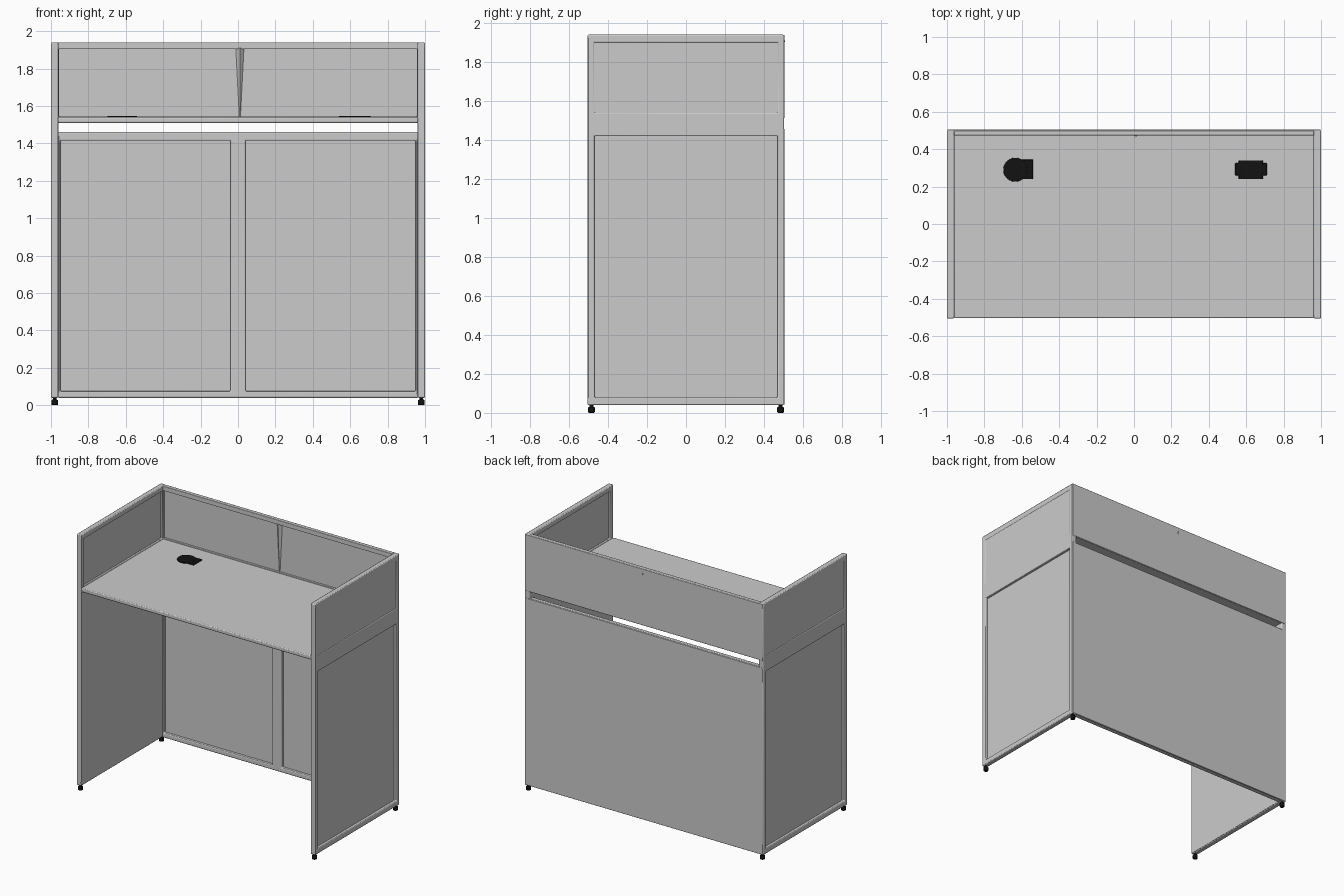
import bpy, bmesh
from math import pi
from mathutils import Matrix, Vector

cube = bpy.data.objects.get("Cube")
if cube:
    bpy.data.objects.remove(cube, do_unlink=True)


def material(name, rgb):
    mat = bpy.data.materials.new(name)
    mat.use_nodes = True
    mat.diffuse_color = (*rgb, 1)
    mat.node_tree.nodes["Principled BSDF"].inputs["Base Color"].default_value = (*rgb, 1)
    return mat


GREY = material("light_grey", (0.6, 0.6, 0.6))
BLACK = material("black", (0.006, 0.006, 0.006))


def finish(name, bm, mat, bevel=0.0):
    """Turn a bmesh into an object with softened edges."""
    bmesh.ops.recalc_face_normals(bm, faces=bm.faces)
    mesh = bpy.data.meshes.new(name)
    bm.to_mesh(mesh)
    bm.free()
    obj = bpy.data.objects.new(name, mesh)
    bpy.context.collection.objects.link(obj)
    mesh.materials.append(mat)
    if bevel:
        mod = obj.modifiers.new("soft_edges", 'BEVEL')
        mod.width = bevel
        mod.segments = 2
        mod.limit_method = 'ANGLE'
    bpy.ops.object.select_all(action='DESELECT')
    obj.select_set(True)
    bpy.context.view_layer.objects.active = obj
    bpy.ops.object.shade_smooth_by_angle(angle=pi / 6)
    return obj


def box(name, lo, hi, mat=GREY, bevel=0.0):
    lo, hi = Vector(lo), Vector(hi)
    bm = bmesh.new()
    bmesh.ops.create_cube(bm, size=1, matrix=Matrix.Translation((lo + hi) / 2)
                          @ Matrix.Diagonal((*(hi - lo), 1)))
    return finish(name, bm, mat, bevel)


def frame(name, us, zs, holes, place, thickness, bevel=0.006):
    """Upright grid of cells with openings, extruded along the thickness vector."""
    bm = bmesh.new()
    grid = [[bm.verts.new(place(u, z)) for z in zs] for u in us]
    for i in range(len(us) - 1):
        for j in range(len(zs) - 1):
            if (i, j) not in holes:
                bm.faces.new((grid[i][j], grid[i + 1][j],
                              grid[i + 1][j + 1], grid[i][j + 1]))
    made = bmesh.ops.extrude_face_region(bm, geom=bm.faces[:])
    moved = [v for v in made["geom"] if isinstance(v, bmesh.types.BMVert)]
    bmesh.ops.translate(bm, verts=moved, vec=thickness)
    return finish(name, bm, GREY, bevel)


def cylinder(name, centre, radius, depth, bevel):
    bm = bmesh.new()
    bmesh.ops.create_cone(bm, cap_ends=True, segments=24, radius1=radius, radius2=radius,
                          depth=depth, matrix=Matrix.Translation(centre))
    return finish(name, bm, BLACK, bevel)


# Side walls: frame with a lower panel set inward and an upper panel set outward
for side, s in (("left", 1), ("right", -1)):
    frame(side + "_side_frame", (-0.505, -0.47, 0.47, 0.503),
          (0.04, 0.08, 1.42, 1.54, 1.90, 1.94), {(1, 1), (1, 3)},
          lambda u, z: (s * 0.961, u, z), (s * 0.039, 0, 0))

    def panel(name, x0, x1, y0, y1, z0, z1):
        box(side + name, (min(s * x0, s * x1), y0, z0), (max(s * x0, s * x1), y1, z1))

    panel("_lower_side_panel", 0.96, 0.978, -0.50, 0.49, 0.045, 1.51)
    panel("_upper_side_panel", 0.978, 0.996, -0.475, 0.475, 1.535, 1.905)

    # Feet
    for end, y in (("front", -0.485), ("back", 0.485)):
        cylinder(f"{side}_{end}_foot", (s * 0.98, y, 0.015), 0.018, 0.03, 0.006)
        cylinder(f"{side}_{end}_foot_stem", (s * 0.98, y, 0.034), 0.01, 0.02, 0)

# Lower back: two-bay inner frame covered by a full-width outer panel
frame("lower_back_frame", (-0.962, -0.95, -0.04, 0.04, 0.95, 0.962),
      (0.04, 0.075, 1.415, 1.46), {(1, 1), (3, 1)},
      lambda u, z: (u, 0.465, z), (0, 0.03, 0))
box("lower_back_panel", (-0.998, 0.488, 0.042), (0.998, 0.505, 1.458), bevel=0.003)

# Upper back: rails and panel above the cable slot
frame("upper_back_frame", (-0.962, -0.957, 0.957, 0.962),
      (1.51, 1.545, 1.905, 1.94), {(1, 1)},
      lambda u, z: (u, 0.473, z), (0, 0.027, 0))
box("upper_back_panel", (-0.998, 0.49, 1.512), (0.998, 0.505, 1.939), bevel=0.003)

# Tapered divider in the middle of the upper back
bm = bmesh.new()
bmesh.ops.create_cone(bm, cap_ends=True, segments=4, radius1=0.003, radius2=0.022,
                      depth=0.37, matrix=Matrix.Translation((0.01, 0.485, 1.725)))
finish("upper_back_divider", bm, GREY)

# Desk top
box("desk_top", (-0.962, -0.503, 1.51), (0.962, 0.49, 1.54), bevel=0.006)

# Cable grommets: a round one with a side flap, and a rectangular one
cylinder("round_grommet", (-0.635, 0.29, 1.541), 0.064, 0.012, 0.002)
box("round_grommet_flap", (-0.62, 0.24, 1.537), (-0.54, 0.345, 1.546), BLACK, 0.003)
box("rectangular_grommet", (0.54, 0.26, 1.537), (0.71, 0.325, 1.546), BLACK, 0.003)
box("rectangular_grommet_plate", (0.56, 0.24, 1.537), (0.69, 0.34, 1.547), BLACK, 0.003)
